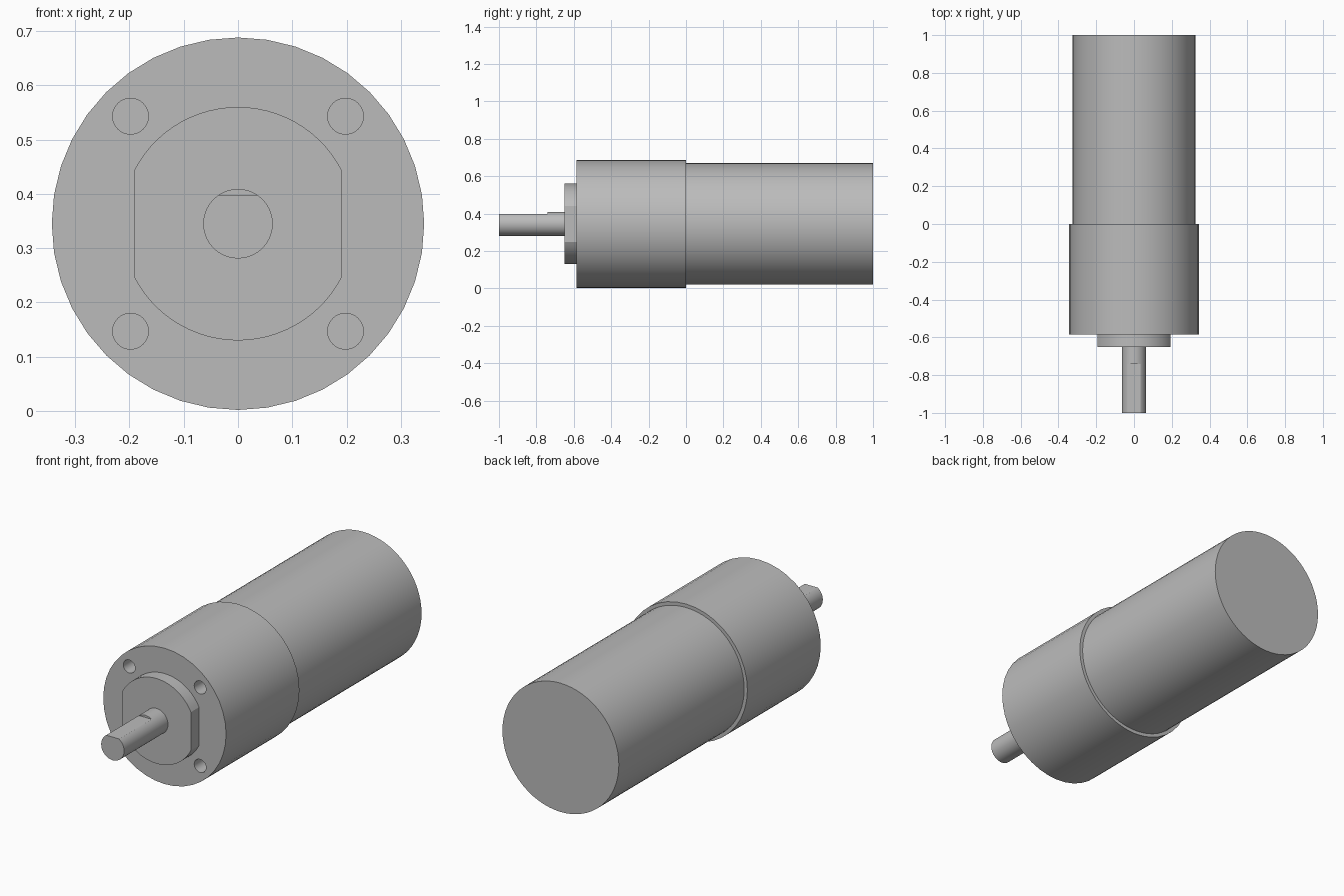
import bpy, bmesh, math

AXIS_Z = 0.345

old = bpy.data.objects.get("Cube")
if old:
    bpy.data.objects.remove(old, do_unlink=True)

grey = bpy.data.materials.new("metal grey")
grey.use_nodes = True
colour = (0.5, 0.5, 0.5, 1)
grey.diffuse_color = colour
grey.node_tree.nodes["Principled BSDF"].inputs["Base Color"].default_value = colour


def arc(radius, start, end, steps, cx=0, cz=0):
    """Points on an arc, angles in radians."""
    angles = [start + (end - start) * i / steps for i in range(steps + 1)]
    return [(cx + radius * math.cos(a), cz + radius * math.sin(a)) for a in angles]


def circle(radius, sides, cx=0, cz=0):
    return arc(radius, 0, math.tau, sides, cx, cz)[:-1]


def prism(name, profile, y0, y1):
    """Extrude an x-z profile along y."""
    bm = bmesh.new()
    face = bm.faces.new([bm.verts.new((x, y0, z + AXIS_Z)) for x, z in profile])
    new = bmesh.ops.extrude_face_region(bm, geom=[face], use_keep_orig=True)
    for v in new["geom"]:
        if isinstance(v, bmesh.types.BMVert):
            v.co.y = y1
    bmesh.ops.recalc_face_normals(bm, faces=bm.faces)
    mesh = bpy.data.meshes.new(name)
    bm.to_mesh(mesh)
    bm.free()
    mesh.materials.append(grey)
    obj = bpy.data.objects.new(name, mesh)
    bpy.context.collection.objects.link(obj)
    return obj


def activate(obj):
    bpy.ops.object.select_all(action="DESELECT")
    obj.select_set(True)
    bpy.context.view_layer.objects.active = obj


def cut(obj, cutter):
    activate(obj)
    mod = obj.modifiers.new("cut", "BOOLEAN")
    mod.operation = "DIFFERENCE"
    mod.solver = "EXACT"
    mod.object = cutter
    bpy.ops.object.modifier_apply(modifier=mod.name)
    bpy.data.objects.remove(cutter, do_unlink=True)


# Motor can and gearbox housing
motor = prism("motor_can", circle(0.325, 64), 0, 1)
gearbox = prism("gearbox_housing", circle(0.343, 40), -0.585, 0)

# Four blind mounting holes in the front face
for sx in (-1, 1):
    for sz in (-1, 1):
        hole = circle(0.033, 32, sx * 0.198, sz * 0.198)
        cut(gearbox, prism("hole_cutter", hole, -0.7, -0.43))

# Front boss with a flat on each side
half = math.acos(0.192 / 0.215)
boss_profile = (arc(0.215, half, math.pi - half, 26)
                + arc(0.215, math.pi + half, math.tau - half, 26))
boss = prism("front_boss", boss_profile, -0.65, -0.585)

# Output shaft with a flat milled along its top
shaft = prism("output_shaft", circle(0.064, 40), -1, -0.65)
flat = [(-0.1, 0.053), (0.1, 0.053), (0.1, 0.1), (-0.1, 0.1)]
cut(shaft, prism("flat_cutter", flat, -1.1, -0.74))

for obj in (motor, gearbox, boss, shaft):
    activate(obj)
    bpy.ops.object.shade_smooth_by_angle(angle=math.radians(25))
